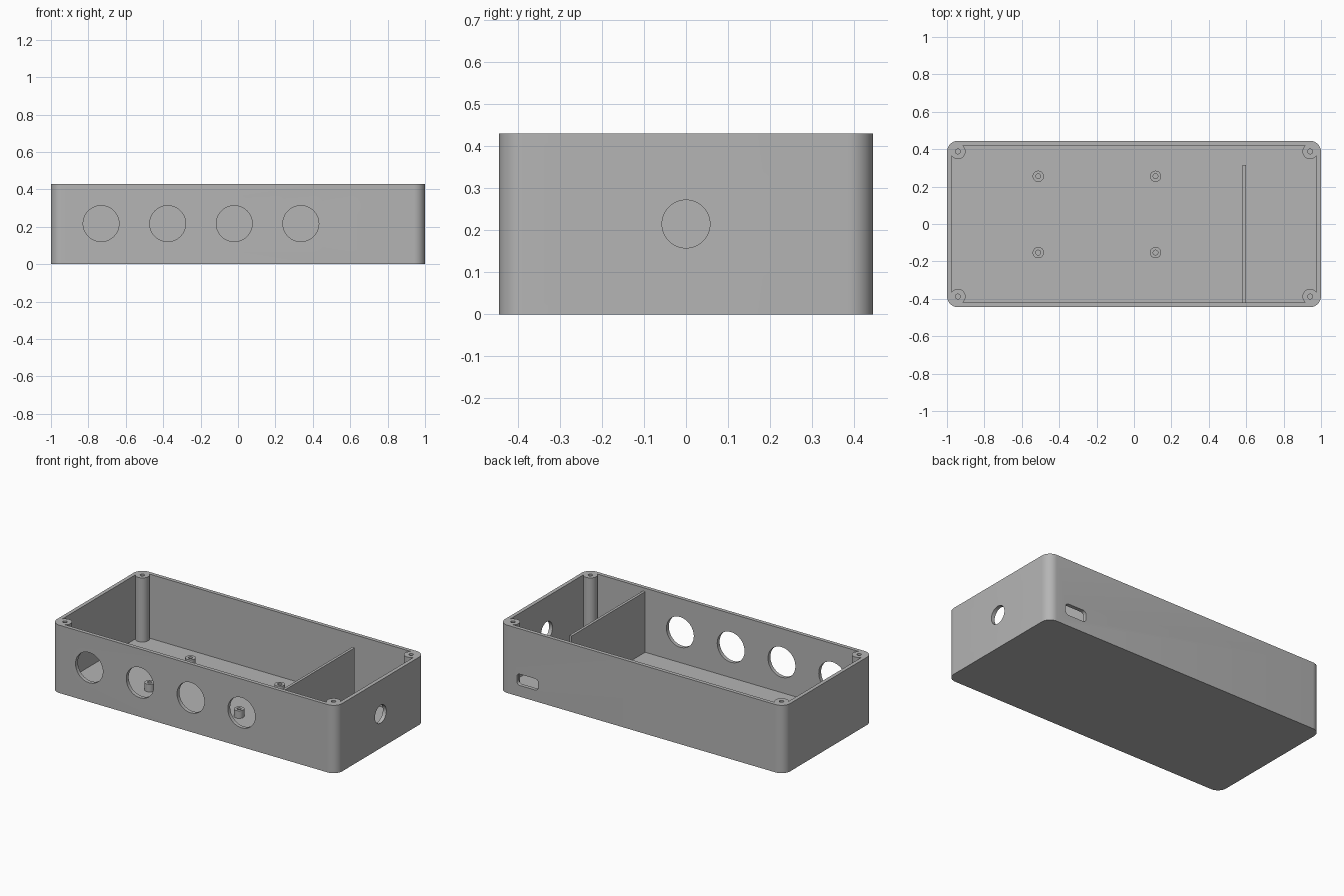
import bpy, bmesh, math
from mathutils import Matrix, Vector

if "Cube" in bpy.data.objects:
    bpy.data.objects.remove(bpy.data.objects["Cube"], do_unlink=True)

HALF_X, HALF_Y, HEIGHT = 1.0, 0.445, 0.43
WALL, CORNER = 0.024, 0.06
MID_Z = HEIGHT / 2

grey = bpy.data.materials.new("grey_plastic")
grey.use_nodes = True
colour = (0.46, 0.46, 0.46, 1)
grey.diffuse_color = colour
grey.node_tree.nodes["Principled BSDF"].inputs["Base Color"].default_value = colour


def add_object(name, bm):
    bmesh.ops.recalc_face_normals(bm, faces=bm.faces)
    mesh = bpy.data.meshes.new(name)
    bm.to_mesh(mesh)
    bm.free()
    mesh.materials.append(grey)
    obj = bpy.data.objects.new(name, mesh)
    bpy.context.collection.objects.link(obj)
    return obj


def prism(name, hx, hy, r, z0, z1, steps=10):
    """Upright prism with a rounded rectangular outline."""
    bm = bmesh.new()
    ring = []
    for i, (sx, sy) in enumerate([(1, 1), (-1, 1), (-1, -1), (1, -1)]):
        for k in range(steps + 1):
            a = math.pi / 2 * (i + k / steps)
            ring.append(bm.verts.new((sx * (hx - r) + r * math.cos(a),
                                      sy * (hy - r) + r * math.sin(a), z0)))
    face = bm.faces.new(ring)
    top = bmesh.ops.extrude_face_region(bm, geom=[face])["geom"]
    bmesh.ops.translate(bm, vec=(0, 0, z1 - z0),
                        verts=[v for v in top if isinstance(v, bmesh.types.BMVert)])
    return add_object(name, bm)


def cylinder(name, r, depth, centre, axis="Z", segments=48):
    turn = {"X": Matrix.Rotation(math.pi / 2, 4, "Y"),
            "Y": Matrix.Rotation(math.pi / 2, 4, "X"), "Z": Matrix()}[axis]
    bm = bmesh.new()
    bmesh.ops.create_cone(bm, cap_ends=True, segments=segments, radius1=r, radius2=r,
                          depth=depth, matrix=Matrix.Translation(centre) @ turn)
    return add_object(name, bm)


def cut(target, cutters):
    """Subtract the cutters, apply the result and drop the cutters."""
    for c in cutters:
        mod = target.modifiers.new("cut", "BOOLEAN")
        mod.operation, mod.solver, mod.object = "DIFFERENCE", "EXACT", c
    graph = bpy.context.evaluated_depsgraph_get()
    mesh = bpy.data.meshes.new_from_object(target.evaluated_get(graph))
    target.modifiers.clear()
    target.data = mesh
    for c in cutters:
        bpy.data.objects.remove(c, do_unlink=True)


def smooth(obj):
    bpy.ops.object.select_all(action="DESELECT")
    obj.select_set(True)
    bpy.context.view_layer.objects.active = obj
    bpy.ops.object.shade_smooth_by_angle(angle=math.radians(30))


# Cavity with the four corner screw posts left standing
corners = [(sx * 0.942, sy * 0.388) for sx in (-1, 1) for sy in (-1, 1)]
cavity = prism("cavity_cutter", HALF_X - WALL, HALF_Y - WALL, CORNER - WALL, WALL, HEIGHT + 0.1)
cut(cavity, [cylinder("post_cutter", 0.041, 0.8, (x, y, MID_Z)) for x, y in corners])

# Wall openings
openings = [cylinder("front_hole_cutter", 0.096, 0.2, (-0.732 + 0.356 * i, -HALF_Y, 0.217), "Y")
            for i in range(4)]
openings.append(cylinder("side_hole_cutter", 0.057, 0.2, (HALF_X, 0, MID_Z), "X"))
slot = prism("slot_cutter", 0.075, 0.036, 0.022, -0.1, 0.1)
slot.data.transform(Matrix.Translation((0.8, HALF_Y, 0.107)) @ Matrix.Rotation(math.pi / 2, 4, "X"))
openings.append(slot)

# Screw holes in the corner posts
screws = [cylinder("screw_cutter", 0.013, 0.3, (x, y, HEIGHT), segments=24) for x, y in corners]

# Enclosure shell
shell = prism("enclosure_shell", HALF_X, HALF_Y, CORNER, 0, HEIGHT)
cut(shell, [cavity] + openings + screws)
smooth(shell)

# Divider wall, joined to the front and floor
bm = bmesh.new()
low, high = Vector((0.581, -0.43, 0.012)), Vector((0.598, 0.315, 0.408))
bmesh.ops.create_cube(bm, size=1, matrix=Matrix.Translation((low + high) / 2)
                      @ Matrix.Diagonal((*(high - low), 1)))
add_object("divider_wall", bm)

# Hollow board standoffs on the floor
for x in (-0.512, 0.115):
    for y in (-0.153, 0.255):
        standoff = cylinder("board_standoff", 0.03, 0.06, (x, y, 0.042), segments=32)
        cut(standoff, [cylinder("standoff_cutter", 0.013, 0.1, (x, y, WALL + 0.05), segments=24)])
        smooth(standoff)
